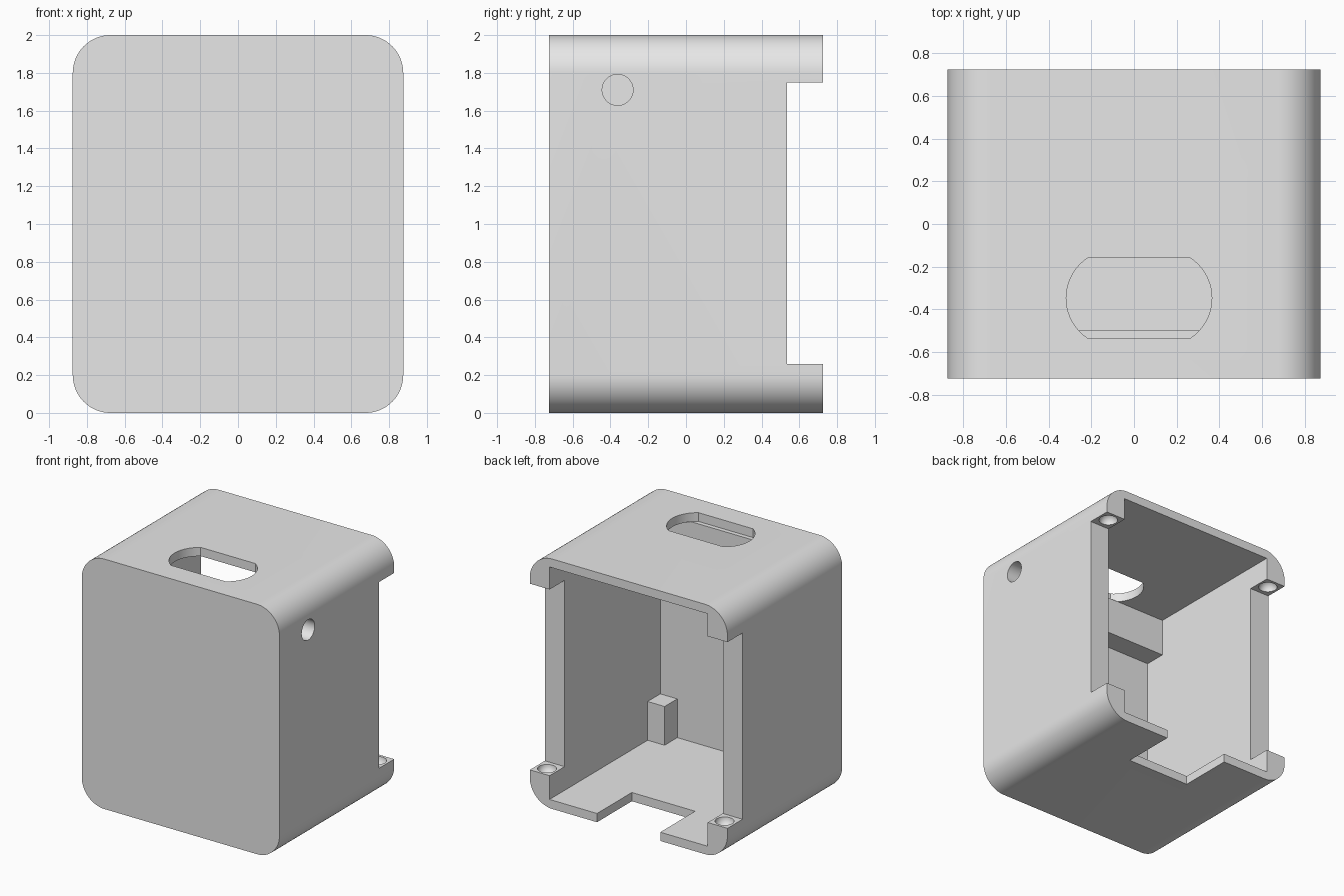
import bpy, bmesh
from math import pi, sin, cos, asin
from mathutils import Vector

old = bpy.data.objects.get("Cube")
if old:
    bpy.data.objects.remove(old, do_unlink=True)

grey = bpy.data.materials.new("plain_grey")
grey.use_nodes = True
grey.diffuse_color = (0.8, 0.8, 0.8, 1)
grey.node_tree.nodes["Principled BSDF"].inputs["Base Color"].default_value = (0.8, 0.8, 0.8, 1)


def finish(name, bm):
    bmesh.ops.recalc_face_normals(bm, faces=bm.faces)
    mesh = bpy.data.meshes.new(name)
    bm.to_mesh(mesh)
    bm.free()
    mesh.materials.append(grey)
    obj = bpy.data.objects.new(name, mesh)
    bpy.context.collection.objects.link(obj)
    return obj


def prism(name, outline, place, lo, hi):
    """Extrude a 2D outline from lo to hi; place maps (a, b, depth) to xyz."""
    bm = bmesh.new()
    base = bm.faces.new([bm.verts.new(place(a, b, lo)) for a, b in outline])
    top = bmesh.ops.extrude_face_region(bm, geom=[base])["geom"]
    shift = Vector(place(0, 0, hi)) - Vector(place(0, 0, lo))
    bmesh.ops.translate(bm, vec=shift, verts=[v for v in top if isinstance(v, bmesh.types.BMVert)])
    return finish(name, bm)


def box(name, x0, x1, y0, y1, z0, z1):
    return prism(name, [(x0, y0), (x1, y0), (x1, y1), (x0, y1)], along_z, z0, z1)


def along_x(a, b, d): return (d, a, b)
def along_y(a, b, d): return (a, d, b)
def along_z(a, b, d): return (a, b, d)


def arc(cx, cy, r, start, end, steps):
    angles = [start + (end - start) * i / steps for i in range(steps + 1)]
    return [(cx + r * cos(t), cy + r * sin(t)) for t in angles]


def select_only(obj):
    bpy.ops.object.select_all(action='DESELECT')
    obj.select_set(True)
    bpy.context.view_layer.objects.active = obj


def cut(target, cutter):
    cutter.hide_render = True
    mod = target.modifiers.new("cut", 'BOOLEAN')
    mod.operation = 'DIFFERENCE'
    mod.solver = 'EXACT'
    mod.object = cutter
    select_only(target)
    bpy.ops.object.modifier_apply(modifier=mod.name)
    bpy.data.objects.remove(cutter, do_unlink=True)


# Main dimensions
W, D, R = 0.875, 0.725, 0.2
IN_X, IN_Y, FLOOR, CEIL = 0.7, -0.675, 0.07, 1.93
LIP_Y, LIP_LOW, LIP_HIGH = 0.535, 0.26, 1.75

# Housing with rounded long edges
outline = []
for i, (sx, z) in enumerate([(1, 2 - R), (-1, 2 - R), (-1, R), (1, R)]):
    outline += arc(sx * (W - R), z, R, i * pi / 2, (i + 1) * pi / 2, 16)
housing = prism("housing", outline, along_y, -D, D)

# Open interior and recessed side walls at the back
cut(housing, box("cavity_cutter", -IN_X, IN_X, IN_Y, 1, FLOOR, CEIL))
cut(housing, box("side_recess_cutter", -1, 1, LIP_Y, 1, LIP_LOW, LIP_HIGH))

# Cable notch in the floor
cut(housing, box("floor_notch_cutter", -0.28, 0.28, 0.285, 1, -0.1, 0.15))

# Slot with bowed ends in the top
half, sag = 0.1875, 0.1
r = (half ** 2 + sag ** 2) / (2 * sag)
t = asin(half / r)
slot = arc(0.365 - r, -0.3475, r, -t, t, 20) + arc(-0.318 + r, -0.3475, r, pi - t, pi + t, 20)
cut(housing, prism("slot_cutter", slot, along_z, 1.85, 2.1))

# Round hole through the left wall
cut(housing, prism("side_hole_cutter", arc(-0.362, 1.71, 0.082, 0, 2 * pi, 40)[:-1], along_x, 0.6, 1))

# Round sockets in the four back corners
for side in (-1, 1):
    for z in (LIP_LOW, LIP_HIGH):
        bm = bmesh.new()
        bmesh.ops.create_uvsphere(bm, u_segments=24, v_segments=16, radius=0.07)
        bmesh.ops.translate(bm, vec=(side * 0.786, 0.635, z), verts=bm.verts)
        cut(housing, finish("socket_cutter", bm))

select_only(housing)
bpy.ops.object.shade_smooth_by_angle(angle=pi / 6)

# Inner supports against the front wall
box("upper_support_beam", -IN_X - 0.02, IN_X + 0.02, IN_Y - 0.02, -0.5, 1.63, CEIL)
for side, name in ((1, "left_support_post"), (-1, "right_support_post")):
    x0, x1 = sorted((side * 0.55, side * (IN_X + 0.02)))
    box(name, x0, x1, IN_Y - 0.02, -0.515, FLOOR - 0.02, 0.38)
